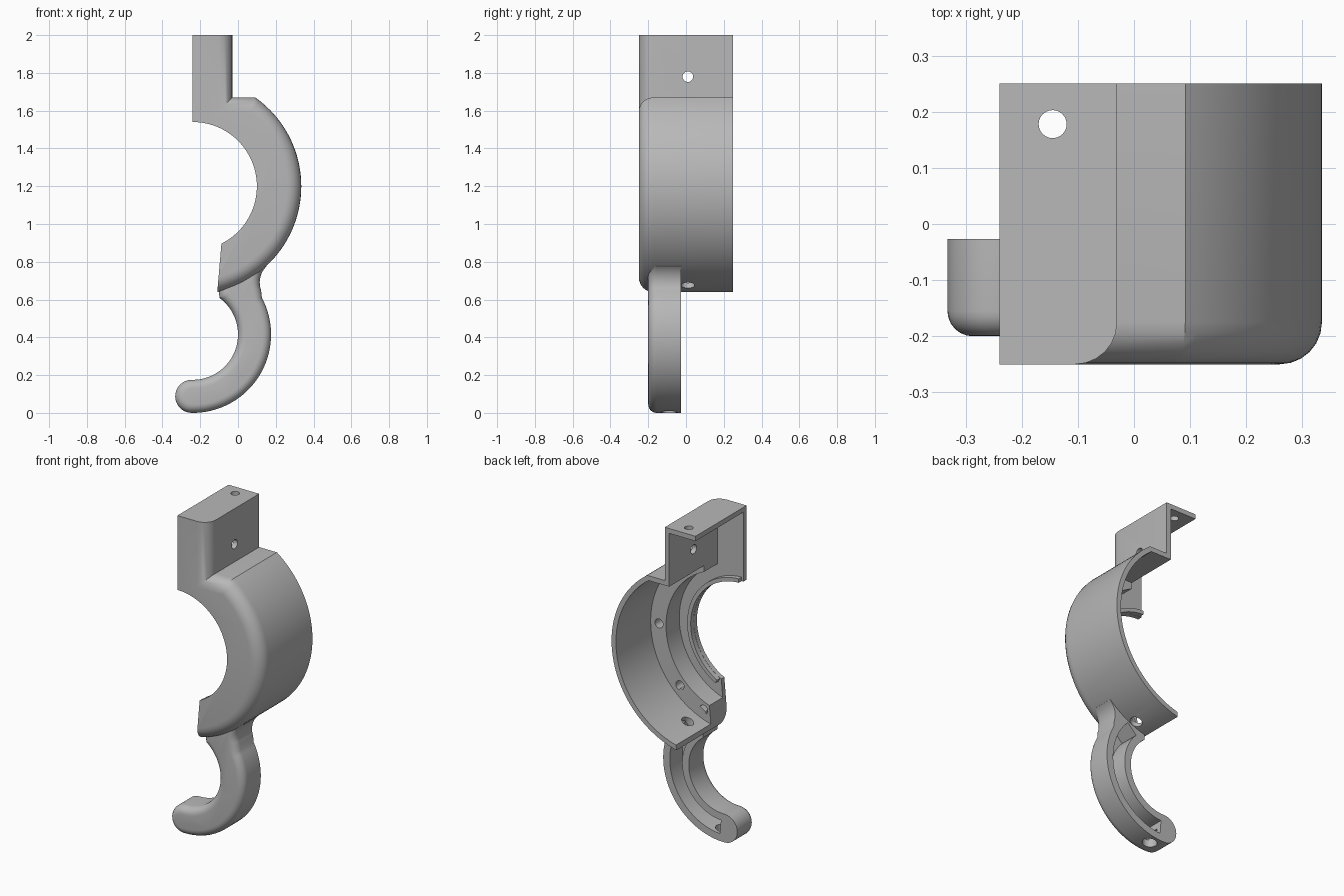
import bpy, bmesh, math
from mathutils import Vector

cube = bpy.data.objects.get("Cube")
if cube:
    bpy.data.objects.remove(cube)

grey = bpy.data.materials.new("plain_grey")
grey.use_nodes = True
colour = (0.48, 0.48, 0.48, 1)
grey.diffuse_color = colour
grey.node_tree.nodes["Principled BSDF"].inputs["Base Color"].default_value = colour

RING = (-0.24, 1.2)      # centre of the large ring, in x and z
HOOK = (-0.24, 0.415)    # centre of the hook arc
WALL = 0.03
FRONT, BACK, FLANGE = -0.25, 0.25, -0.09


def arc(centre, r, a0, a1, n=32):
    """Points on an arc, angles in degrees."""
    angles = [math.radians(a0 + (a1 - a0) * i / n) for i in range(n + 1)]
    return [(centre[0] + r * math.cos(a), centre[1] + r * math.sin(a)) for a in angles]


def extrude(name, outline, y0, y1, rounding=0, rounded=None):
    """Extrude an x-z outline along y, rounding chosen front edges."""
    bm = bmesh.new()
    face = bm.faces.new([bm.verts.new((x, y0, z)) for x, z in outline])
    front_edges = list(face.edges)
    new = bmesh.ops.extrude_face_region(bm, geom=[face], use_keep_orig=True)["geom"]
    moved = [g for g in new if isinstance(g, bmesh.types.BMVert)]
    bmesh.ops.translate(bm, vec=(0, y1 - y0, 0), verts=moved)
    bmesh.ops.recalc_face_normals(bm, faces=bm.faces)
    if rounding:
        edges = []
        for e in front_edges:
            mid = (e.verts[0].co + e.verts[1].co) / 2
            if rounded is None or rounded(mid.x, mid.z):
                edges.append(e)
        bmesh.ops.bevel(bm, geom=edges, offset=rounding, offset_type='OFFSET',
                        segments=6, profile=0.5, affect='EDGES', clamp_overlap=False)
    mesh = bpy.data.meshes.new(name)
    bm.to_mesh(mesh)
    bm.free()
    mesh.materials.append(grey)
    obj = bpy.data.objects.new(name, mesh)
    bpy.context.collection.objects.link(obj)
    return obj


def drill(start, end, r):
    """Round cutter between two points."""
    a, b = Vector(start), Vector(end)
    bpy.ops.mesh.primitive_cylinder_add(vertices=24, radius=r, depth=(b - a).length,
                                        location=(a + b) / 2)
    obj = bpy.context.object
    obj.name = "drill_cutter"
    obj.rotation_mode = 'QUATERNION'
    obj.rotation_quaternion = (b - a).to_track_quat('Z', 'Y')
    return obj


def cut(obj, cutters):
    bpy.ops.object.select_all(action='DESELECT')
    bpy.context.view_layer.objects.active = obj
    obj.select_set(True)
    for c in cutters:
        c.hide_render = True
        mod = obj.modifiers.new("cut", 'BOOLEAN')
        mod.operation = 'DIFFERENCE'
        mod.solver = 'EXACT'
        mod.object = c
        bpy.ops.object.modifier_apply(modifier=mod.name)


def smooth(obj):
    bpy.ops.object.select_all(action='DESELECT')
    bpy.context.view_layer.objects.active = obj
    obj.select_set(True)
    bpy.ops.object.shade_smooth_by_angle(angle=math.radians(32))


# Ring shell with the mounting box on top
R_OUT, R_IN = 0.575, 0.34
outline = [(-0.24, 2), (-0.03, 2), (-0.03, 1.67)]
outline += arc(RING, R_OUT, 54.8, -76.9, 48)
outline += arc(RING, R_IN, -63.4, 90, 48)
shell = extrude("bracket_shell", outline, FRONT, BACK, 0.075,
                lambda x, z: math.hypot(x - RING[0], z - RING[1]) > 0.5
                and x > -0.2 and z < 1.99)

# Hollows: wide behind the flange, narrow between flange and front plate
wide = [(-0.06, 2 - WALL), (-0.06, 1.64)] + arc(RING, R_OUT - WALL, 53.8, -100, 48)
wide += [(-0.6, 0.66), (-0.6, 2 - WALL)]
wide_hollow = extrude("wide_cutter", wide, FLANGE, 0.4)
narrow = [(-0.06, 2 - WALL)] + arc(RING, 0.44, 65.9, -100, 48)
narrow += [(-0.6, 0.767), (-0.6, 2 - WALL)]
narrow_hollow = extrude("narrow_cutter", narrow, FRONT + WALL, 0.3)

# Screw holes in the box, the flange and the lower shell
holes = [drill((-0.1, 0.01, 1.78), (0, 0.01, 1.78), 0.028),
         drill((-0.145, 0.178, 1.9), (-0.145, 0.178, 2.1), 0.025)]
for angle in (45, 0, -45, -68):
    x, z = arc(RING, 0.488, angle, angle, 1)[0]
    holes.append(drill((x, -0.19, z), (x, 0, z), 0.028))
(x0, z0), (x1, z1) = [arc(RING, r, -66, -66, 1)[0] for r in (0.5, 0.65)]
holes.append(drill((x0, 0.01, z0), (x1, 0.01, z1), 0.036))
cut(shell, [wide_hollow, narrow_hollow] + holes)

# Raised lip around the inner opening
lip = extrude("inner_lip", arc(RING, 0.341, 88, -62, 48) + arc(RING, 0.365, -62, 88, 48),
              -0.23, -0.19)

# Hook with round tip and a neck that flows into the shell
outline = arc((-0.245, 0.0875), 0.0875, 270, 90, 16)
outline += arc(HOOK, 0.24, -90, 54)
outline += [(-0.1, 0.65), (-0.07, 0.74), (0.1, 0.84)]
outline += arc((0.235, 0.69), 0.12, 133, 200, 12)
outline += arc(HOOK, 0.415, 28, -89, 36)
hook = extrude("hook", outline, -0.2, -0.027, 0.045)

# Cable channel in the back of the hook and its outlet near the tip
channel = extrude("channel_cutter", arc(HOOK, 0.285, -86, 45) + arc(HOOK, 0.37, 45, -86),
                  -0.15, 0.05)
outlet = drill((-0.19, -0.09, -0.05), (-0.19, -0.09, 0.09), 0.042)
cut(hook, [channel, outlet, wide_hollow])

for c in [wide_hollow, narrow_hollow, channel, outlet] + holes:
    bpy.data.objects.remove(c)
for part in (shell, lip, hook):
    smooth(part)
